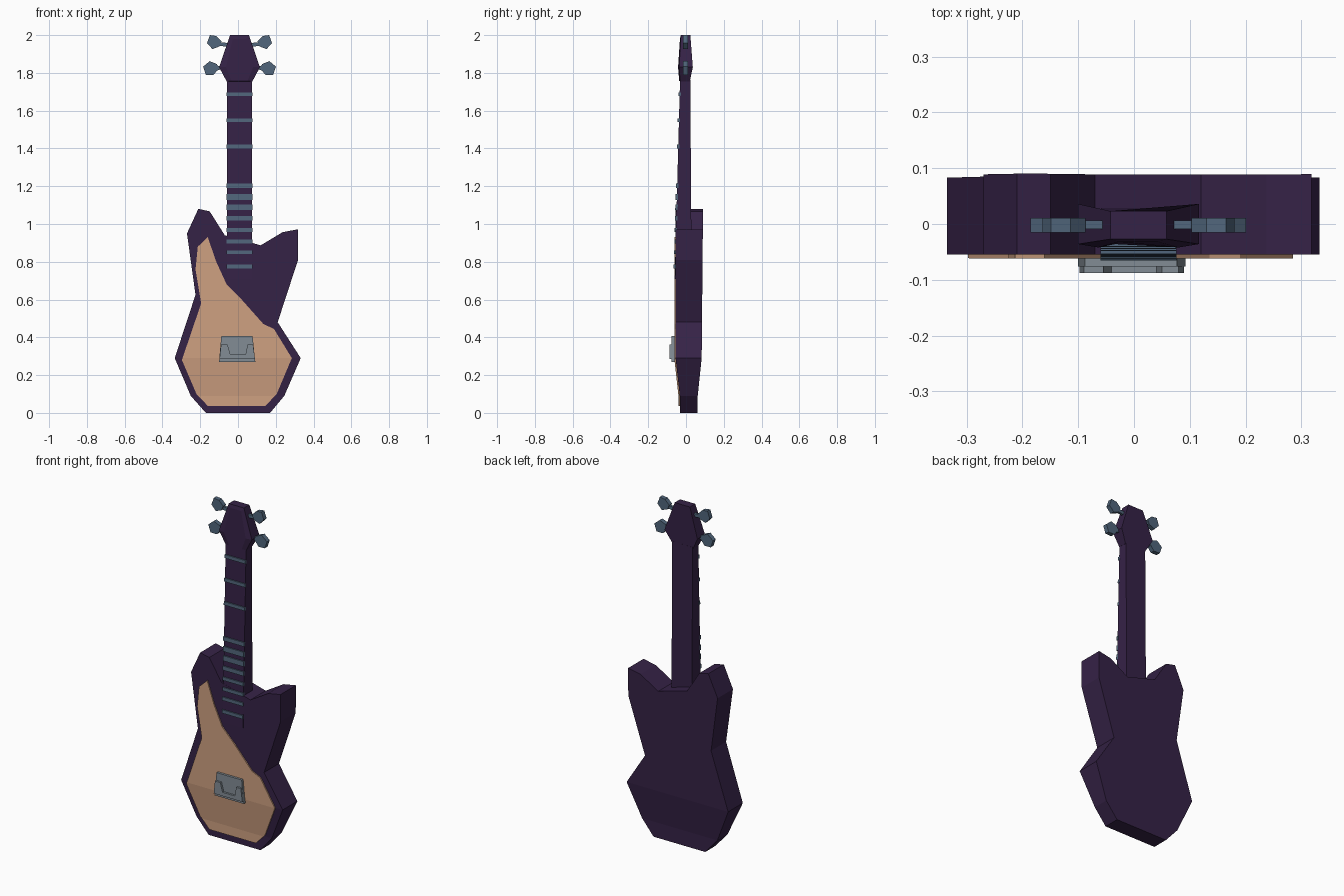
import bpy, bmesh

if "Cube" in bpy.data.objects:
    bpy.data.objects.remove(bpy.data.objects["Cube"])

CX = 0.008  # centre line of neck and headstock


def material(name, rgb):
    m = bpy.data.materials.new(name)
    m.diffuse_color = (*rgb, 1)
    m.use_nodes = True
    m.node_tree.nodes["Principled BSDF"].inputs["Base Color"].default_value = m.diffuse_color
    return m


PURPLE = material("dark purple", (0.036, 0.016, 0.062))
TAN = material("tan", (0.62, 0.355, 0.22))
STEEL = material("blue steel", (0.082, 0.133, 0.2))
GREY = material("light grey", (0.225, 0.265, 0.3))


def loft(name, rings, mat, cuts=()):
    """Join rings of points, close both ends, optionally cut at heights."""
    bm = bmesh.new()
    loops = [[bm.verts.new(p) for p in r] for r in rings]
    n = len(loops[0])
    for a, b in zip(loops, loops[1:]):
        for i in range(n):
            bm.faces.new((a[i], a[(i + 1) % n], b[(i + 1) % n], b[i]))
    bm.faces.new(loops[0])
    bm.faces.new(loops[-1])
    for z in cuts:
        geom = bm.verts[:] + bm.edges[:] + bm.faces[:]
        bmesh.ops.bisect_plane(bm, geom=geom, plane_co=(0, 0, z), plane_no=(0, 0, 1))
    bmesh.ops.recalc_face_normals(bm, faces=bm.faces[:])
    return finish(name, bm, mat)


def finish(name, bm, mat):
    me = bpy.data.meshes.new(name)
    bm.to_mesh(me)
    bm.free()
    me.materials.append(mat)
    ob = bpy.data.objects.new(name, me)
    bpy.context.collection.objects.link(ob)
    return ob


def prism(name, pts, front, back, mat, cuts=()):
    """Extrude an x-z outline, then fit its two sides to depth rules."""
    ob = loft(name, [[(x, 0, z) for x, z in pts], [(x, 1, z) for x, z in pts]], mat, cuts)
    for v in ob.data.vertices:
        v.co.y = (back if v.co.y > 0.5 else front)(v.co.z)
    return ob


def const(v):
    return lambda z: v


def taper(z):
    return min(max((0.29 - z) / 0.2, 0), 1)


def body_front(z):
    return -0.055 + 0.022 * taper(z)


def body_back(z):
    return 0.083 + 0.009 * max(z - 0.29, 0) - 0.021 * taper(z)


# Body with two horns, thinner toward the bottom
body = [(-.17, 0), (.17, 0), (.245, .09), (.332, .29), (.21, .48), (.318, .81),
        (.318, .972), (.237, .957), (.12, .887), (.075, .90), (-.07, .94),
        (-.15, 1.067), (-.21, 1.08), (-.27, .95), (-.225, .625), (-.335, .29), (-.25, .09)]
prism("body", body, body_front, body_back, PURPLE, (.09, .29))

# Pickguard plate following the body front
guard = [(-.16, .93), (-.213, .88), (-.225, .76), (-.195, .58), (-.297, .28), (-.22, .10),
         (-.16, .037), (.145, .037), (.205, .10), (.285, .29), (.19, .445), (.135, .47),
         (.015, .605), (-.06, .68), (-.115, .80)]
prism("pickguard", guard, lambda z: body_front(z) - 0.007,
      lambda z: body_front(z) + 0.002, TAN, (.09, .29))


# Neck
def neck_front(z):
    return -0.06 + 0.027 * (z - 0.71)


def bar(z0, z1, w):
    return [(CX - w, z0), (CX + w, z0), (CX + w, z1), (CX - w, z1)]


prism("neck", bar(.71, 1.765, .067), neck_front, lambda z: 0.03 - 0.007 * (z - 0.71), PURPLE)

# Frets: (height, thickness)
frets = [(1.687, .02), (1.549, .02), (1.411, .02), (1.203, .024), (1.143, .03), (1.088, .03),
         (1.03, .024), (.968, .02), (.907, .02), (.85, .02), (.775, .02)]
for i, (z, t) in enumerate(frets):
    prism(f"fret_{i + 1}", bar(z - t / 2, z + t / 2, .068),
          lambda h: neck_front(h) - 0.007, lambda h: neck_front(h) + 0.006, STEEL)


# Headstock: back outline, front outline, inset front panel
def head_ring(rows):
    return ([(CX + w, y, z) for w, y, z in rows] +
            [(CX - w, y, z) for w, y, z in reversed(rows)])


loft("headstock", [
    head_ring([(.05, .023, 2.0), (.108, .036, 1.83), (.068, .02, 1.755)]),
    head_ring([(.05, -.027, 2.0), (.108, -.036, 1.83), (.068, -.031, 1.755)]),
    head_ring([(.035, -.032, 1.98), (.072, -.042, 1.83), (.042, -.036, 1.757)])], PURPLE)

# Tuners, mirrored left and right
knobs = {
    "upper": ([(.095, 1.968), (.122, 1.995), (.157, 2.0), (.172, 1.957), (.143, 1.926), (.106, 1.94)],
              [(.03, 1.935), (.105, 1.943), (.105, 1.962), (.03, 1.956)]),
    "lower": ([(.12, 1.847), (.158, 1.862), (.193, 1.833), (.178, 1.79), (.138, 1.789), (.108, 1.825)],
              [(.07, 1.83), (.13, 1.808), (.13, 1.83), (.07, 1.848)])}
for row, (knob, peg) in knobs.items():
    for side, s in (("left", -1), ("right", 1)):
        prism(f"tuner_knob_{row}_{side}", [(CX + s * x, z) for x, z in knob],
              const(-.015), const(.011), STEEL)
        prism(f"tuner_peg_{row}_{side}", [(CX + s * x, z) for x, z in peg],
              const(-.009), const(.006), STEEL)

# Bridge: base plate with a raised U-shaped block
prism("bridge_base", [(-.1, .27), (.092, .27), (.088, .30), (.077, .408), (-.088, .408), (-.098, .30)],
      const(-.076), const(-.05), GREY)
prism("bridge_block", [(-.098, .286), (.09, .286), (.08, .362), (.05, .362), (.04, .308),
                       (-.04, .308), (-.055, .362), (-.09, .362)],
      const(-.088), const(-.07), GREY)
